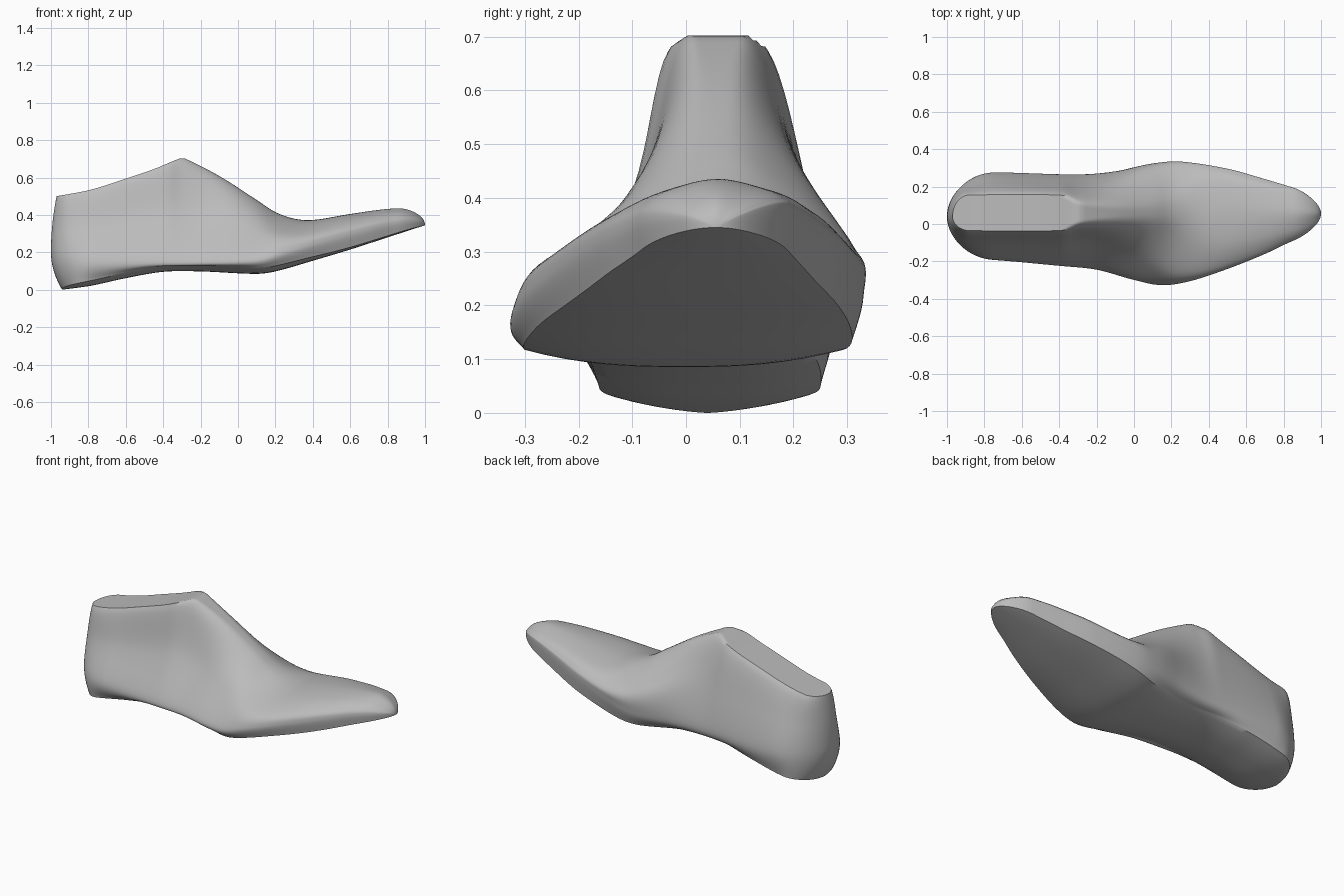
import bpy
import bmesh
import math

cube = bpy.data.objects.get("Cube")
if cube:
    bpy.data.objects.remove(cube, do_unlink=True)

# Lengthwise curves, heel to toe: (x, value)
SOLE_Z = [(-1, 0), (-.8, .022), (-.6, .062), (-.4, .096), (-.2, .098), (.1, .085),
          (.2, .098), (.4, .155), (.6, .215), (.8, .28), (1, .345)]
TOP_Z = [(-1, .5), (-.8, .535), (-.6, .595), (-.45, .645), (-.31, .702), (-.285, .702),
         (-.1, .608), (.1, .48), (.2, .415), (.3, .38), (.4, .373), (.6, .405),
         (.8, .432), (1, .44)]
RIGHT_Y = [(-1, -.18), (-.75, -.19), (-.4, -.22), (-.2, -.24), (0, -.295),
           (.15, -.325), (.3, -.305), (.5, -.24), (.7, -.16), (.85, -.09), (1, -.04)]
LEFT_Y = [(-1, .26), (-.75, .275), (-.3, .265), (-.1, .28), (.1, .318), (.25, .33),
          (.5, .295), (.7, .24), (.85, .195), (1, .15)]
WIDEST_Z = [(-1, .16), (-.5, .17), (.1, .18), (.25, .215), (.5, .28), (.7, .332),
            (.85, .365), (1, .39)]
RIGHT_SOLE = [(-1, .89), (-.6, .89), (-.2, .88), (.15, .93), (1, .95)]
LEFT_SOLE = [(-1, .89), (-.6, .89), (-.2, .76), (.2, .93), (1, .95)]
SOLE_LIFT = [(-1, .026), (-.3, .03), (.2, .03), (.6, .012), (1, .006)]
TOP_HALF = [(-1, .095), (-.4, .095), (-.29, .073), (0, .08), (.2, .11), (.4, .17),
            (.7, .125), (.85, .09), (1, .06)]
TOP_DROP = [(-1, 0), (-.37, 0), (-.29, .028), (0, .035), (.4, .02), (1, .02)]
RIGHT_MID = [(-1, .45), (-.3, .35), (0, .52), (.25, .78), (1, .8)]
LEFT_MID = [(-1, .62), (-.3, .64), (0, .9), (.25, .92), (.6, .84), (1, .8)]
RIDGE_Y = .06
STATIONS = 120
STEPS = 8


def curve(keys, x):
    """Smooth value of a lengthwise curve at x."""
    n = len(keys)

    def slope(i):
        a, b = keys[max(i - 1, 0)], keys[min(i + 1, n - 1)]
        return (b[1] - a[1]) / (b[0] - a[0])

    i = 0
    while i < n - 2 and x > keys[i + 1][0]:
        i += 1
    (xa, va), (xb, vb) = keys[i], keys[i + 1]
    d = xb - xa
    t = (x - xa) / d
    blend = t * t * (3 - 2 * t)
    tangent = t * (1 - t) * d * ((1 - t) * slope(i) - t * slope(i + 1))
    return va + (vb - va) * blend + tangent


def rounding(distance, length):
    """Quarter-circle closing factor near an end."""
    t = max(0, 1 - distance / length)
    return math.sqrt(max(0, 1 - t * t))


def spline(points):
    """Uniform spline through open control points."""
    ext = [points[0]] + points + [points[-1]]
    out = []
    for a, b, c, d in zip(ext, ext[1:], ext[2:], ext[3:]):
        for k in range(STEPS):
            t = k / STEPS
            out.append(tuple(
                q + t * ((r - p) / 2 + t * ((2 * p - 5 * q + 4 * r - s) / 2
                                           + t * (3 * q - p - 3 * r + s) / 2))
                for p, q, r, s in zip(a, b, c, d)))
    return out + [points[-1]]


def section(x):
    """Closed cross-section ring: upper from right to left, then the sole."""
    bottom, top = curve(SOLE_Z, x), curve(TOP_Z, x)
    toe = rounding(1 - x, .15)
    end = rounding(x + 1, .25) * toe
    sole_end = rounding(x + 1, .18) * toe
    plate_end = rounding(x + 1, .1) * toe
    right, left = curve(RIGHT_Y, x), curve(LEFT_Y, x)
    centre = (right + left) / 2
    lift = curve(SOLE_LIFT, x) * end
    half = curve(TOP_HALF, x) * plate_end
    edge_z = top - curve(TOP_DROP, x)

    def side(extent, fraction, mid, sign):
        reach = extent - centre
        wide = centre + reach * end
        wide_z = curve(WIDEST_Z, x) + sign * .012 * end
        edge = RIDGE_Y * plate_end + centre * (1 - plate_end) + sign * half
        sole = centre + reach * sole_end * curve(fraction, x)
        return [(sole, bottom + lift), (wide, wide_z),
                (edge + (wide - edge) * curve(mid, x), (wide_z + edge_z) / 2),
                (edge, edge_z)]

    r = side(right, RIGHT_SOLE, RIGHT_MID, -1)
    l = side(left, LEFT_SOLE, LEFT_MID, 1)
    crown = ((r[-1][0] + l[-1][0]) / 2, top)
    ring = spline(r + [crown] + l[::-1])
    # Shallow curved sole between the two feather edges
    for k in range(1, 2 * STEPS):
        u = 1 - k / STEPS
        y = (r[0][0] + l[0][0]) / 2 + u * (l[0][0] - r[0][0]) / 2
        ring.append((y, bottom + lift * abs(u) ** 2.5))

    # Lean the back of the heel and round the toe down to the sole
    lean = max(0, (-.5 - x) / .5) ** 2
    verts = []
    for y, z in ring:
        z = min(z, top)
        z = bottom + (z - bottom) * toe
        h = z - .2
        shift = .03 * (h / .3) ** 2 if h > 0 else .06 * (h / .2) ** 2
        verts.append((x + lean * shift, y, z))
    return verts


# Loft the body, with stations packed towards both ends
bm = bmesh.new()
rings = []
for i in range(STATIONS + 1):
    x = -math.cos(math.pi * i / STATIONS)
    rings.append([bm.verts.new(p) for p in section(x)])
for a, b in zip(rings, rings[1:]):
    for k in range(len(a)):
        j = (k + 1) % len(a)
        bm.faces.new((a[k], a[j], b[j], b[k]))
bmesh.ops.remove_doubles(bm, verts=bm.verts, dist=.0004)
bmesh.ops.recalc_face_normals(bm, faces=bm.faces)
mesh = bpy.data.meshes.new("shoe_form")
bm.to_mesh(mesh)
bm.free()

form = bpy.data.objects.new("shoe_form", mesh)
bpy.context.collection.objects.link(form)

# Plain grey finish
grey = bpy.data.materials.new("plain_grey")
grey.use_nodes = True
grey.diffuse_color = (.5, .5, .5, 1)
grey.node_tree.nodes["Principled BSDF"].inputs["Base Color"].default_value = (.5, .5, .5, 1)
mesh.materials.append(grey)

bpy.ops.object.select_all(action="DESELECT")
form.select_set(True)
bpy.context.view_layer.objects.active = form
bpy.ops.object.shade_smooth_by_angle(angle=math.radians(45))
